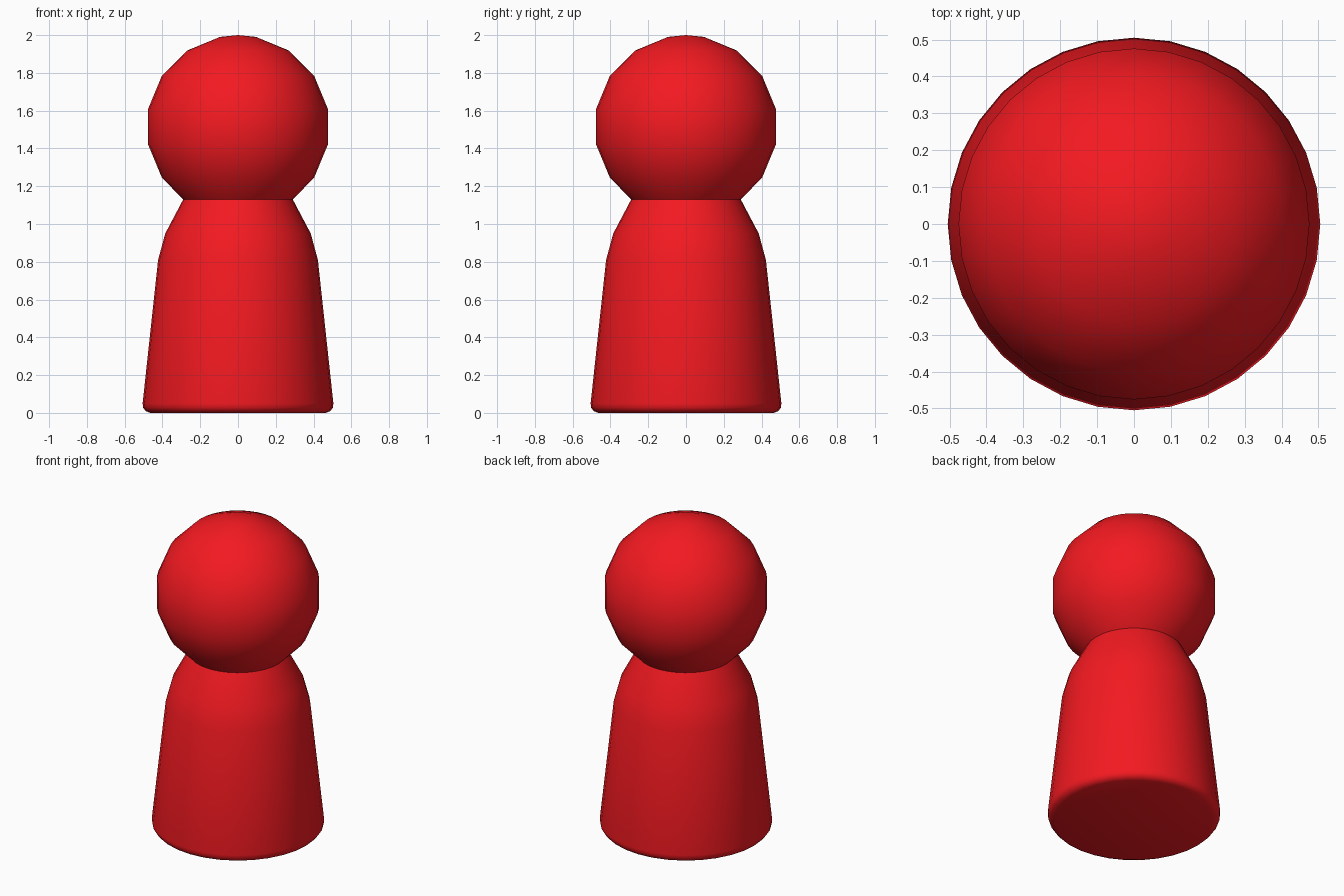
import bpy, math

if "Cube" in bpy.data.objects:
    bpy.data.objects.remove(bpy.data.objects["Cube"])

SIDES = 32

red = bpy.data.materials.new("red")
red.diffuse_color = (0.9, 0.01, 0.015, 1)
red.use_nodes = True
red.node_tree.nodes["Principled BSDF"].inputs["Base Color"].default_value = red.diffuse_color


def lathe(name, profile):
    """Revolve (radius, z) points around z; radius 0 becomes a pole."""
    verts, rings, faces = [], [], []
    for r, z in profile:
        n = 1 if r == 0 else SIDES
        rings.append([len(verts) + i for i in range(n)])
        for i in range(n):
            a = 2 * math.pi * i / SIDES
            verts.append((r * math.cos(a), r * math.sin(a), z))
    for low, high in zip(rings, rings[1:]):
        for i in range(SIDES):
            j = (i + 1) % SIDES
            if len(low) == 1:
                faces.append((low[0], high[j], high[i]))
            elif len(high) == 1:
                faces.append((low[i], low[j], high[0]))
            else:
                faces.append((low[i], low[j], high[j], high[i]))
    mesh = bpy.data.meshes.new(name)
    mesh.from_pydata(verts, [], faces)
    mesh.shade_smooth()
    mesh.materials.append(red)
    obj = bpy.data.objects.new(name, mesh)
    bpy.context.collection.objects.link(obj)
    return obj


NECK = (0.29, 1.13)

# Tapered body with a rounded foot and sloping shoulders
lathe("body", [(0, 0), (0.465, 0), (0.488, 0.009), (0.502, 0.027), (0.505, 0.05),
               (0.423, 0.81), (0.385, 0.95), NECK])

# Ball head, its rings 22.5 degrees apart, resting on the neck
R, CZ = 0.485, 1.515
rings = [math.radians(d) for d in (-33.75, -11.25, 11.25, 33.75, 56.25, 78.75)]
lathe("head", [NECK] + [(R * math.cos(a), CZ + R * math.sin(a)) for a in rings] + [(0, 2.0)])
